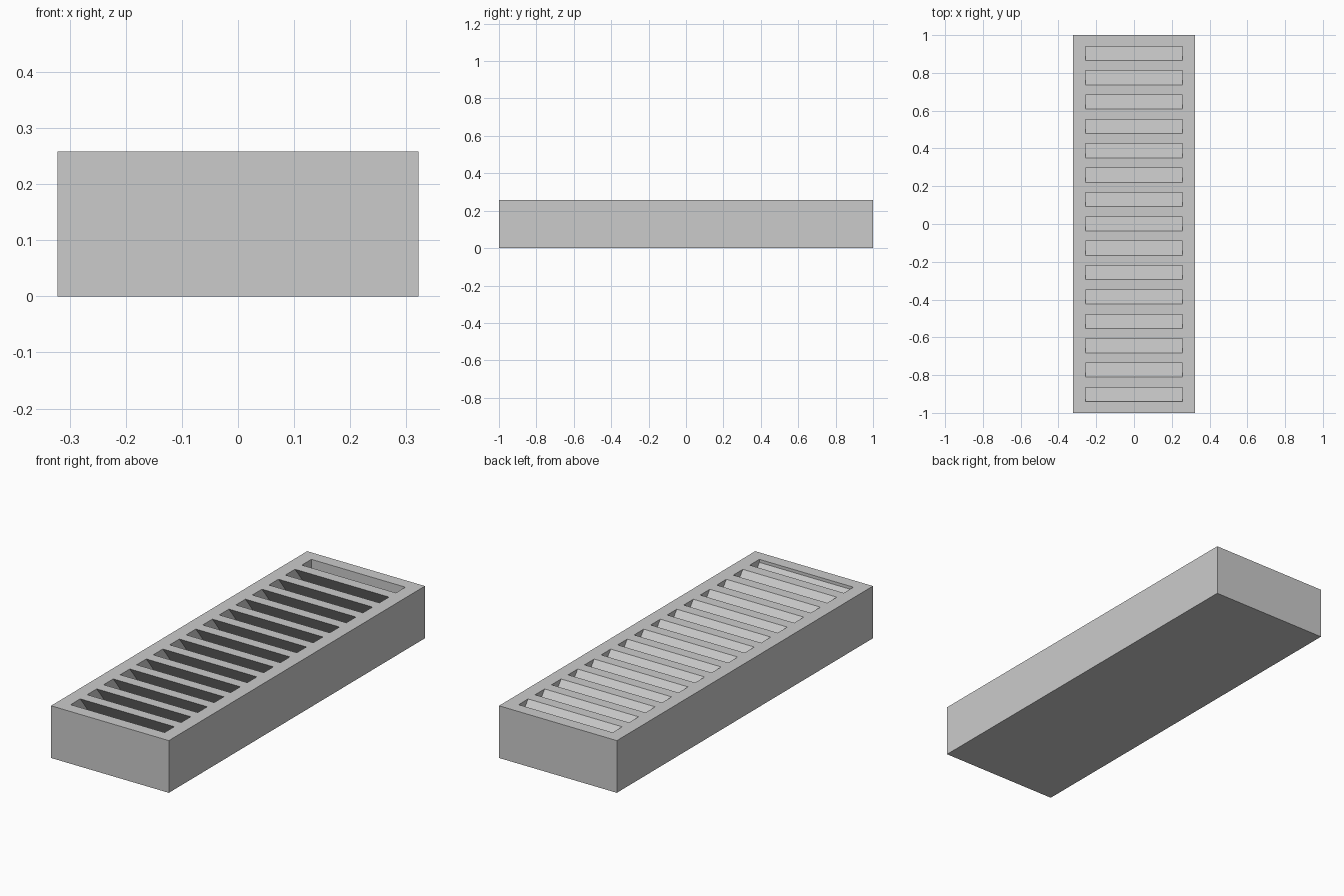
import bpy
import bmesh

cube = bpy.data.objects.get("Cube")
if cube:
    bpy.data.objects.remove(cube, do_unlink=True)

WIDTH, LENGTH, HEIGHT = 0.644, 2.0, 0.258
INNER_X, INNER_Y, FLOOR = 0.257, 0.94, 0.04
SLOTS, PITCH, LAND = 15, 0.129, 0.054
SLOPE = 1.3          # drop per unit of run along each slat

grey = bpy.data.materials.new("light_grey")
grey.use_nodes = True
colour = (0.6, 0.6, 0.6, 1)
grey.diffuse_color = colour
grey.node_tree.nodes["Principled BSDF"].inputs["Base Color"].default_value = colour


def add_object(name, bm):
    bmesh.ops.recalc_face_normals(bm, faces=bm.faces)
    mesh = bpy.data.meshes.new(name)
    bm.to_mesh(mesh)
    bm.free()
    mesh.materials.append(grey)
    obj = bpy.data.objects.new(name, mesh)
    bpy.context.collection.objects.link(obj)
    return obj


# Open tray: a box whose top is inset and pushed down to the floor
bm = bmesh.new()
bmesh.ops.create_cube(bm, size=1)
for v in bm.verts:
    v.co.x *= WIDTH
    v.co.y *= LENGTH
    v.co.z = (v.co.z + 0.5) * HEIGHT
bm.faces.ensure_lookup_table()
top = max(bm.faces, key=lambda f: f.calc_center_median().z)
bmesh.ops.inset_region(bm, faces=[top], thickness=0.06)
for v in top.verts:
    v.co.x = INNER_X if v.co.x > 0 else -INNER_X
    v.co.y = INNER_Y if v.co.y > 0 else -INNER_Y
rim = list(top.verts)
pit = bmesh.ops.extrude_discrete_faces(bm, faces=[top])["faces"][0]
for v in pit.verts:
    v.co.z = FLOOR
add_object("tray", bm)


# Slanted slat: a sheared profile with a flat top, extruded across the tray
def add_slat(name, y_end, z_top):
    run = min((z_top - FLOOR) / SLOPE, 0.98 - y_end)
    z_low = z_top - run * SLOPE
    profile = [(y_end - LAND, z_top), (y_end, z_top),
               (y_end + run, z_low), (y_end + run - LAND, z_low)]
    bm = bmesh.new()
    face = bm.faces.new([bm.verts.new((-INNER_X, y, z)) for y, z in profile])
    ext = bmesh.ops.extrude_face_region(bm, geom=[face])["geom"]
    bmesh.ops.translate(bm, vec=(2 * INNER_X, 0, 0),
                        verts=[e for e in ext if isinstance(e, bmesh.types.BMVert)])
    add_object(name, bm)


# The first slat is tucked just under the rim
for i in range(SLOTS):
    add_slat(f"slat_{i + 1}", -INNER_Y + i * PITCH, HEIGHT - (0.015 if i == 0 else 0))
